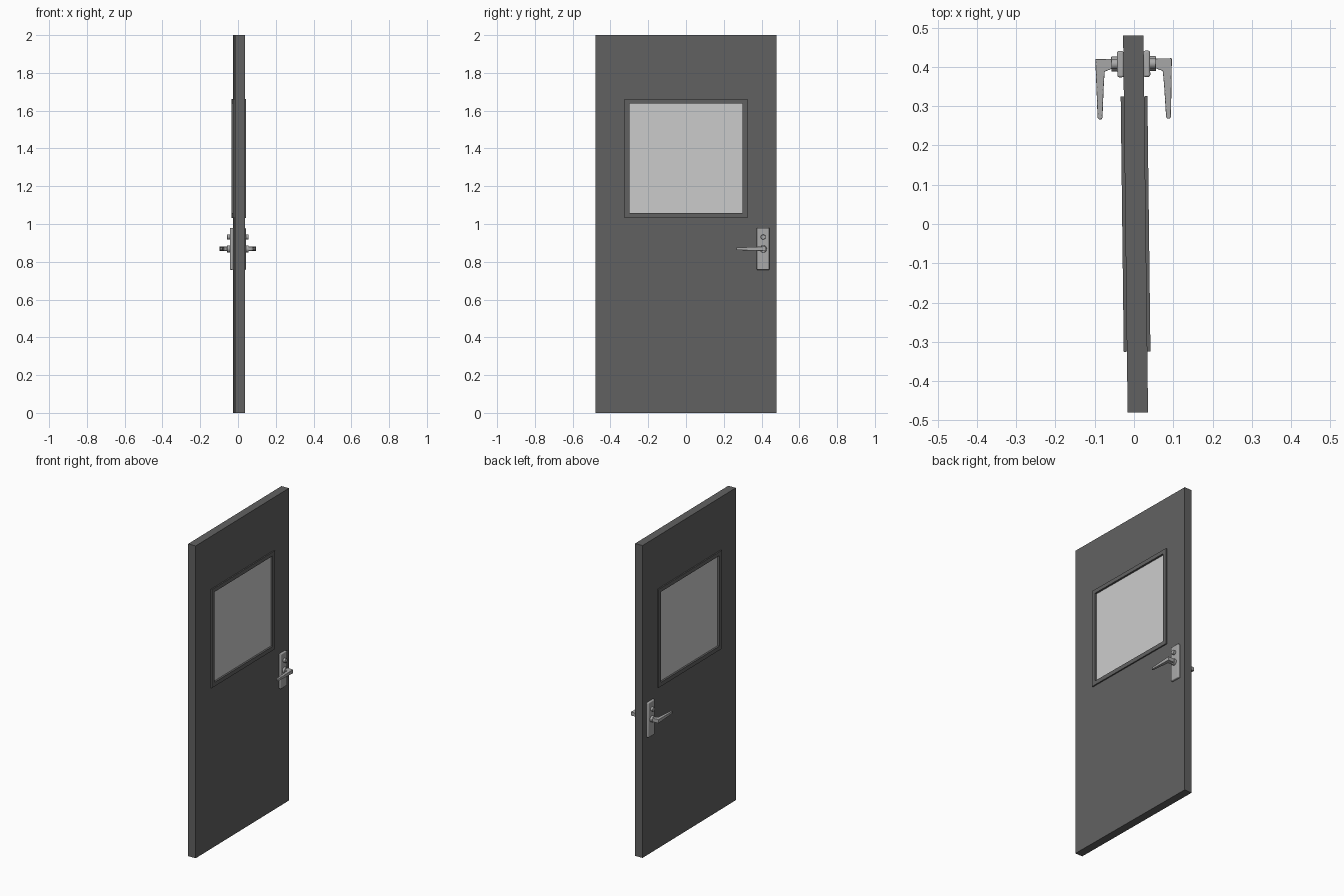
import bpy, bmesh, math
from mathutils import Matrix

if "Cube" in bpy.data.objects:
    bpy.data.objects.remove(bpy.data.objects["Cube"])

# The whole door is turned very slightly about z
PLACE = Matrix.Translation((0.004, 0, 0)) @ Matrix.Rotation(0.012, 4, 'Z')


def material(name, v):
    m = bpy.data.materials.new(name)
    m.diffuse_color = (v, v, v, 1)
    m.use_nodes = True
    m.node_tree.nodes["Principled BSDF"].inputs["Base Color"].default_value = m.diffuse_color
    return m


DARK = material("dark_paint", 0.12)
METAL = material("brushed_metal", 0.4)
GLASS = material("pale_glass", 0.75)


def finish(name, bm, mat, mirror=False, bevel=0, smooth=False):
    bmesh.ops.recalc_face_normals(bm, faces=bm.faces)
    me = bpy.data.meshes.new(name)
    bm.to_mesh(me)
    bm.free()
    me.materials.append(mat)
    ob = bpy.data.objects.new(name, me)
    bpy.context.collection.objects.link(ob)
    ob.matrix_world = PLACE
    if bevel:
        b = ob.modifiers.new("bevel", 'BEVEL')
        b.width, b.segments, b.limit_method = bevel, 3, 'ANGLE'
        b.angle_limit = math.radians(40)
    if mirror:
        ob.modifiers.new("mirror", 'MIRROR').use_axis = (True, False, False)
    if smooth:
        bpy.ops.object.select_all(action='DESELECT')
        ob.select_set(True)
        bpy.context.view_layer.objects.active = ob
        bpy.ops.object.shade_smooth_by_angle(angle=math.radians(35))
    return ob


def box(name, x, y, z, mat, **kw):
    bm = bmesh.new()
    bmesh.ops.create_cube(bm, size=1)
    for v in bm.verts:
        v.co = [r[0] + (c + 0.5) * (r[1] - r[0]) for c, r in zip(v.co, (x, y, z))]
    return finish(name, bm, mat, **kw)


def ring(name, half, outer, inner, mat, bevel=0):
    """Rectangular slab with a rectangular hole; rects are (y0, y1, z0, z1)."""
    bm = bmesh.new()
    loops = []
    for x, r in ((-half, outer), (half, outer), (half, inner), (-half, inner)):
        y0, y1, z0, z1 = r
        loops.append([bm.verts.new((x, y, z))
                      for y, z in ((y0, z0), (y1, z0), (y1, z1), (y0, z1))])
    for a, b in zip(loops, loops[1:] + loops[:1]):
        for i in range(4):
            j = (i + 1) % 4
            bm.faces.new((a[i], a[j], b[j], b[i]))
    return finish(name, bm, mat, bevel=bevel)


def stud(name, x0, x1, y, z, r, bevel):
    bm = bmesh.new()
    bmesh.ops.create_cone(bm, cap_ends=True, segments=32, radius1=r, radius2=r, depth=x1 - x0,
                          matrix=Matrix.Translation(((x0 + x1) / 2, y, z)) @ Matrix.Rotation(math.pi / 2, 4, 'Y'))
    return finish(name, bm, METAL, mirror=True, bevel=bevel, smooth=True)


# Door leaf, window frame and pane
WINDOW = (-0.30, 0.30, 1.058, 1.637)
FRAME = (-0.325, 0.325, 1.032, 1.662)
ring("door_leaf", 0.026, (-0.48, 0.48, 0, 2), (-0.31, 0.31, 1.048, 1.647), DARK)
ring("window_frame", 0.034, FRAME, WINDOW, DARK)
box("window_pane", (-0.022, 0.022), (-0.305, 0.305), (1.053, 1.642), GLASS)

# Handle plates, lock cylinders and rosettes on both faces
box("handle_plate", (0.025, 0.042), (0.374, 0.441), (0.757, 0.980), METAL,
    mirror=True, bevel=0.005, smooth=True)
stud("lock_cylinder", 0.040, 0.057, 0.408, 0.931, 0.013, 0.002)
stud("lever_rosette", 0.040, 0.057, 0.408, 0.868, 0.019, 0.002)

# Lever: L-shaped plan profile, thinner in height toward its tip
profile = [(0.050, 0.398), (0.074, 0.389), (0.077, 0.35), (0.081, 0.272), (0.084, 0.267),
           (0.090, 0.267), (0.0935, 0.272), (0.0955, 0.35), (0.0975, 0.421), (0.050, 0.421)]
bm = bmesh.new()
rows = []
for side in (-1, 1):
    rows.append([bm.verts.new((x, y, 0.869 + side * (0.007 + 0.005 * (y - 0.267) / 0.154)))
                 for x, y in profile])
    bm.faces.new(rows[-1])
n = len(profile)
for i in range(n):
    j = (i + 1) % n
    bm.faces.new((rows[0][i], rows[0][j], rows[1][j], rows[1][i]))
finish("lever_handle", bm, METAL, mirror=True, bevel=0.002, smooth=True)
